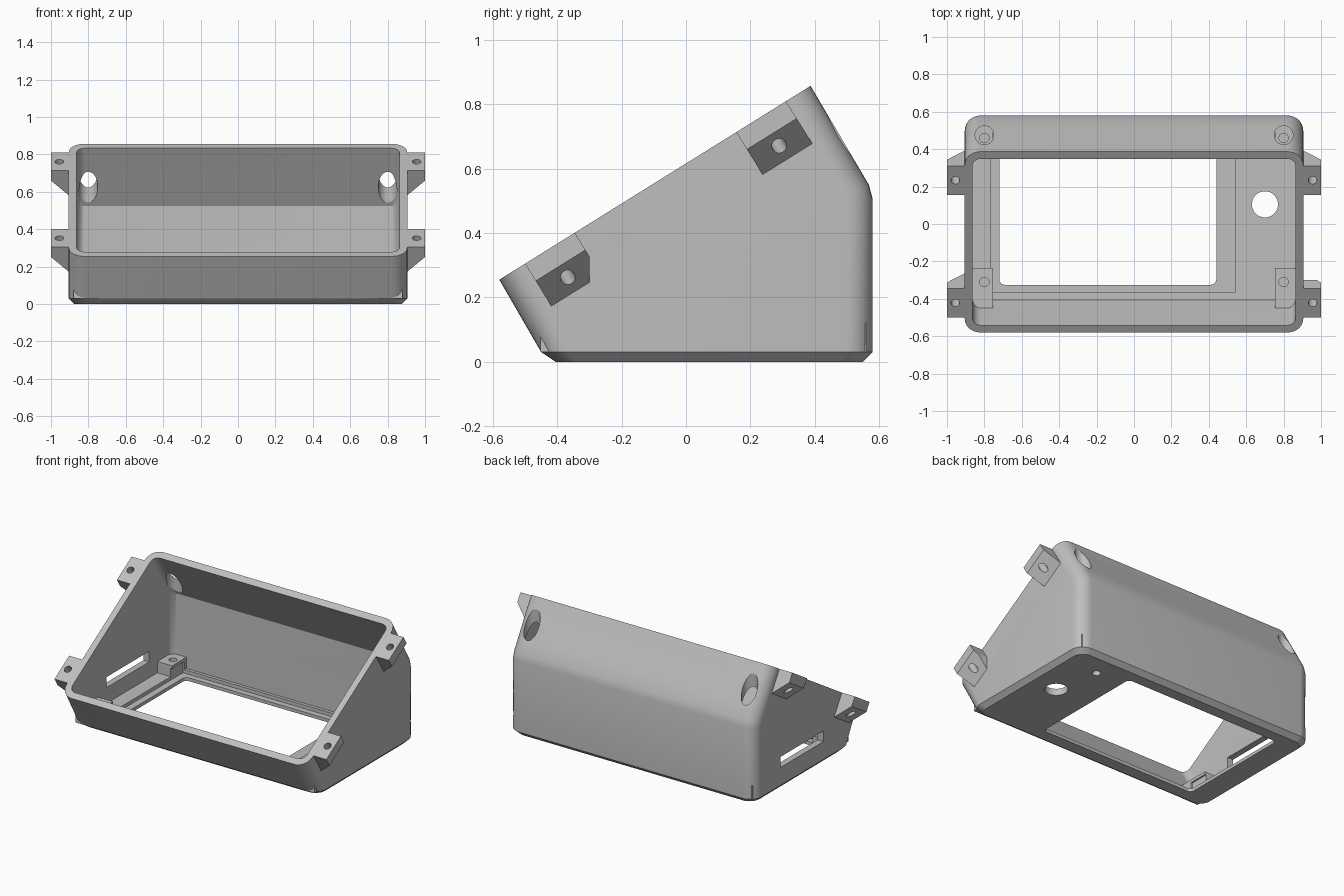
import bpy, bmesh, math
from mathutils import Vector, Matrix

if "Cube" in bpy.data.objects:
    bpy.data.objects.remove(bpy.data.objects["Cube"], do_unlink=True)

grey = bpy.data.materials.new("plain_grey")
grey.use_nodes = True
COLOUR = (0.52, 0.52, 0.52, 1)
grey.diffuse_color = COLOUR
grey.node_tree.nodes["Principled BSDF"].inputs["Base Color"].default_value = COLOUR


def loft(name, rings):
    """Skin a list of equal-length closed rings and cap both ends."""
    bm = bmesh.new()
    loops = [[bm.verts.new(p) for p in ring] for ring in rings]
    for a, b in zip(loops, loops[1:]):
        for i in range(len(a)):
            j = (i + 1) % len(a)
            bm.faces.new((a[i], a[j], b[j], b[i]))
    bm.faces.new(loops[0][::-1])
    bm.faces.new(loops[-1])
    bmesh.ops.recalc_face_normals(bm, faces=bm.faces)
    mesh = bpy.data.meshes.new(name)
    bm.to_mesh(mesh)
    bm.free()
    mesh.materials.append(grey)
    obj = bpy.data.objects.new(name, mesh)
    bpy.context.collection.objects.link(obj)
    return obj


def section(front, back, x0, x1, r, steps=8):
    """Rounded rectangle spanning two (y, z) points and an x range."""
    a, b = Vector((0, *front)), Vector((0, *back))
    length, d = (b - a).length, (b - a).normalized()
    ring = []
    corners = [(x1 - r, length - r), (x0 + r, length - r), (x0 + r, r), (x1 - r, r)]
    for k, (cx, cu) in enumerate(corners):
        for i in range(steps + 1):
            t = math.pi / 2 * (k + i / steps)
            ring.append(a + d * (cu + r * math.sin(t)) + Vector((cx + r * math.cos(t), 0, 0)))
    return ring


def slab(name, x0, x1, y0, y1, z0, z1, r=0.001):
    """Upright block with rounded corners."""
    return loft(name, [section((y0, z), (y1, z), x0, x1, r) for z in (z0, z1)])


def rod(name, x, y, z0, z1, r, turn=Matrix()):
    """Cylinder along z, placed through an optional transform."""
    angles = [math.tau * i / 32 for i in range(32)]
    return loft(name, [[turn @ Vector((x + r * math.cos(t), y + r * math.sin(t), z))
                        for t in angles] for z in (z0, z1)])


def combine(target, tool, operation):
    mod = target.modifiers.new("combine", "BOOLEAN")
    mod.operation, mod.solver, mod.object = operation, "EXACT", tool
    bpy.context.view_layer.objects.active = target
    bpy.ops.object.modifier_apply(modifier=mod.name)
    bpy.data.objects.remove(tool, do_unlink=True)


# Wedge shell: tapered base, bend in the back wall, sloping rim
W, R = 0.905, 0.085
shell = loft("enclosure_shell", [
    section((-0.405, 0), (0.55, 0), -0.875, 0.875, 0.07),
    section((-0.45, 0.03), (0.58, 0.03), -W, W, R),
    section((-0.498, 0.113), (0.58, 0.505), -W, W, R),
    section((-0.509, 0.132), (0.568, 0.55), -W, W, R),
    section((-0.58, 0.255), (0.387, 0.857), -W, W, R)])

# Mounting ears square to the rim
slope = math.atan2(0.602, 0.967)
rim_frame = Matrix.Translation((0, -0.58, 0.255)) @ Matrix.Rotation(slope, 4, "X")
EAR = [(0.88, 0), (1, 0), (1, -0.063), (W, -0.155), (0.88, -0.155)]
EAR_STARTS = (0.094, 0.867)
for side in (-1, 1):
    for start in EAR_STARTS:
        ear = loft("ear", [[rim_frame @ Vector((side * x, u, n)) for x, n in EAR]
                           for u in (start, start + 0.182)])
        if side == 1 and start < 0.5:
            combine(ear, slab("ear_trim", W, 1.1, -0.3, -0.2, 0.1, 0.33), "DIFFERENCE")
        combine(shell, ear, "UNION")

# Hollow interior
V = 0.863
combine(shell, loft("cavity", [
    section((-0.407, 0.045), (0.536, 0.045), -V, V, 0.045),
    section((-0.47, 0.154), (0.536, 0.525), -V, V, 0.045),
    section((-0.542, 0.279), (0.347, 0.836), -V, V, 0.045),
    section((-0.572, 0.331), (0.317, 0.888), -V, V, 0.045)]), "DIFFERENCE")

# Screw blocks in the floor corners
for side in (-1, 1):
    x0, x1 = sorted((side * 0.755, side * 0.88))
    for y0, y1, hole_y in ((-0.452, -0.235, -0.31), (0.385, 0.56, 0.46)):
        combine(shell, slab("screw_block", x0, x1, y0, y1, 0.03, 0.12), "UNION")
        combine(shell, rod("block_hole", side * 0.8, hole_y, 0.04, 0.2, 0.025), "DIFFERENCE")

# Stepped screen window, side slot and floor holes
for cutter in (
        slab("screen_pocket", -0.765, 0.54, -0.365, 0.515, 0.022, 0.1),
        slab("screen_window", -0.72, 0.44, -0.325, 0.475, -0.1, 0.1, 0.03),
        slab("side_slot", -1.0, -0.8, -0.15, 0.3, 0.15, 0.22),
        rod("floor_hole", 0.7, 0.105, -0.1, 0.1, 0.07),
        rod("small_floor_hole", 0.64, 0.41, -0.1, 0.1, 0.026)):
    combine(shell, cutter, "DIFFERENCE")

# Upright access holes through the back slope, and ear holes
for side in (-1, 1):
    combine(shell, rod("access_hole", side * 0.8, 0.475, 0.4, 1, 0.05), "DIFFERENCE")
    for start in EAR_STARTS:
        combine(shell, rod("ear_hole", side * 0.955, start + 0.091, -0.3, 0.1, 0.023,
                           rim_frame), "DIFFERENCE")

# Smooth the rounded corners, keep edges crisp
bpy.ops.object.select_all(action="DESELECT")
shell.select_set(True)
bpy.context.view_layer.objects.active = shell
bpy.ops.object.shade_smooth_by_angle(angle=math.radians(28))
